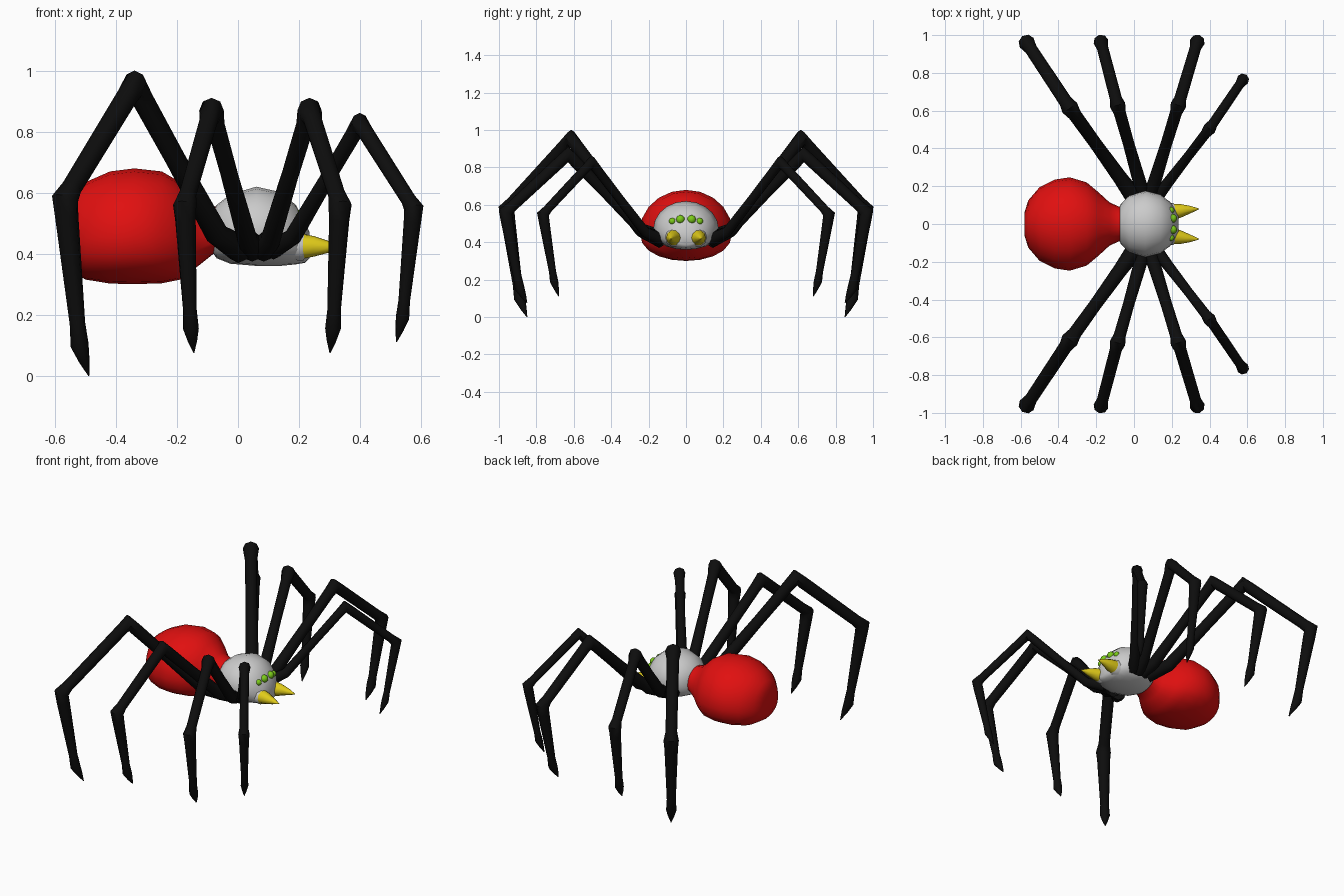
import bpy, bmesh, math
from mathutils import Vector

if "Cube" in bpy.data.objects:
    bpy.data.objects.remove(bpy.data.objects["Cube"])


def material(name, rgb):
    m = bpy.data.materials.new(name)
    m.diffuse_color = (*rgb, 1)
    m.use_nodes = True
    m.node_tree.nodes["Principled BSDF"].inputs["Base Color"].default_value = m.diffuse_color
    return m


RED = material("red", (0.75, 0.005, 0.005))
BLACK = material("black", (0.004, 0.004, 0.004))
YELLOW = material("yellow", (0.75, 0.6, 0.01))
GREEN = material("green", (0.2, 0.6, 0.01))


def finish(bm, name, mat=None, mirror=False, angle=50):
    bmesh.ops.recalc_face_normals(bm, faces=bm.faces)
    me = bpy.data.meshes.new(name)
    bm.to_mesh(me)
    bm.free()
    ob = bpy.data.objects.new(name, me)
    bpy.context.collection.objects.link(ob)
    if mat:
        me.materials.append(mat)
    if mirror:
        mod = ob.modifiers.new("mirror", "MIRROR")
        mod.use_axis = (False, True, False)
    bpy.ops.object.select_all(action="DESELECT")
    ob.select_set(True)
    bpy.context.view_layer.objects.active = ob
    bpy.ops.object.shade_smooth_by_angle(angle=math.radians(angle))
    return ob


def loft(rings):
    bm = bmesh.new()
    vs = [[bm.verts.new(p) for p in r] for r in rings]
    n = len(vs[0])
    for a, b in zip(vs, vs[1:]):
        for i in range(n):
            j = (i + 1) % n
            bm.faces.new((a[i], a[j], b[j], b[i]))
    bm.faces.new(vs[0])
    bm.faces.new(vs[-1])
    return bm


def body(name, stations, mat=None, sides=20):
    # stations: x, half width, top z, bottom z; underside is flatter
    rings = []
    for x, w, top, bot in stations:
        mid = bot + (top - bot) * 0.42
        ring = []
        for k in range(sides):
            a = math.tau * k / sides
            c, s = math.cos(a), math.sin(a)
            if s < 0:
                z = mid - (mid - bot) * abs(s) ** 0.8
            else:
                z = mid + (top - mid) * s
            ring.append((x, w * c, z))
        rings.append(ring)
    return finish(loft(rings), name, mat)


def tube(name, path, mat=None, sides=8):
    # path: (point, radius), swept in its vertical plane
    pts = [Vector(p) for p, r in path]
    d = pts[-1] - pts[0]
    side = Vector((-d.y, d.x, 0)).normalized()
    rings = []
    for i, (p, r) in enumerate(path):
        t = Vector()
        if i > 0:
            t += (pts[i] - pts[i - 1]).normalized()
        if i < len(pts) - 1:
            t += (pts[i + 1] - pts[i]).normalized()
        up = t.cross(side).normalized()
        rings.append([pts[i] + r * (math.cos(math.tau * k / sides) * side
                                    + math.sin(math.tau * k / sides) * up)
                      for k in range(sides)])
    return finish(loft(rings), name, mat, mirror=True)


# abdomen with narrow waist
body("abdomen", [
    (-0.58, 0.06, 0.54, 0.39), (-0.56, 0.125, 0.59, 0.35),
    (-0.50, 0.195, 0.635, 0.315), (-0.42, 0.235, 0.67, 0.302),
    (-0.34, 0.247, 0.68, 0.30), (-0.25, 0.22, 0.67, 0.303),
    (-0.19, 0.17, 0.635, 0.315), (-0.13, 0.115, 0.575, 0.36),
    (-0.08, 0.092, 0.555, 0.40), (-0.03, 0.09, 0.55, 0.40)], RED)

# head and chest
body("thorax", [
    (-0.088, 0.06, 0.535, 0.41), (-0.07, 0.105, 0.56, 0.385),
    (-0.025, 0.15, 0.595, 0.367), (0.06, 0.175, 0.62, 0.36),
    (0.14, 0.155, 0.602, 0.36), (0.19, 0.118, 0.56, 0.365),
    (0.22, 0.08, 0.505, 0.37), (0.235, 0.05, 0.47, 0.385)])

# legs: root, elbow, knee, ankle, foot joint, tip, thickness
legs = {
    "rear_leg": [(0.01, 0.13, 0.415), (-0.07, 0.24, 0.465), (-0.34, 0.615, 0.955),
                 (-0.568, 0.96, 0.58), (-0.52, 0.89, 0.10), (-0.49, 0.85, 0.0), 1.08],
    "mid_rear_leg": [(0.05, 0.13, 0.415), (0.03, 0.22, 0.45), (-0.087, 0.63, 0.87),
                     (-0.175, 0.965, 0.56), (-0.155, 0.89, 0.155), (-0.145, 0.85, 0.075), 0.97],
    "mid_front_leg": [(0.08, 0.13, 0.415), (0.108, 0.22, 0.45), (0.235, 0.63, 0.87),
                      (0.335, 0.965, 0.56), (0.312, 0.89, 0.155), (0.302, 0.85, 0.075), 0.97],
    "front_leg": [(0.11, 0.13, 0.415), (0.18, 0.22, 0.455), (0.40, 0.505, 0.828),
                  (0.577, 0.765, 0.55), (0.54, 0.705, 0.19), (0.52, 0.68, 0.11), 0.8],
}
for name, (*pts, k) in legs.items():
    root, elbow, knee, ankle, joint, tip = map(Vector, pts)
    path = [(root, 0.045), (elbow, 0.036),
            (elbow.lerp(knee, 0.5), 0.031), (elbow.lerp(knee, 0.9), 0.033),
            (knee, 0.043), (knee.lerp(ankle, 0.1), 0.033),
            (knee.lerp(ankle, 0.9), 0.031), (ankle, 0.041),
            (ankle.lerp(joint, 0.12), 0.036), (ankle.lerp(joint, 0.85), 0.024),
            (joint, 0.028), (joint.lerp(tip, 0.5), 0.017), (tip, 0.002)]
    tube(name, [(p, r * k) for p, r in path], BLACK)

# jaws and fangs
tube("jaw", [((0.13, 0.055, 0.425), 0.045), ((0.21, 0.062, 0.425), 0.05),
             ((0.235, 0.064, 0.428), 0.03)], None, 10)
tube("fang", [((0.195, 0.062, 0.424), 0.046), ((0.25, 0.071, 0.424), 0.035),
              ((0.30, 0.077, 0.422), 0.019), ((0.345, 0.08, 0.418), 0.002)], YELLOW, 10)

# eyes
for name, loc, r in [("inner_eye", (0.205, 0.03, 0.522), 0.023),
                     ("outer_eye", (0.196, 0.073, 0.512), 0.018)]:
    bm = bmesh.new()
    bmesh.ops.create_uvsphere(bm, u_segments=12, v_segments=8, radius=r)
    bmesh.ops.translate(bm, verts=bm.verts, vec=loc)
    finish(bm, name, GREEN, mirror=True)
